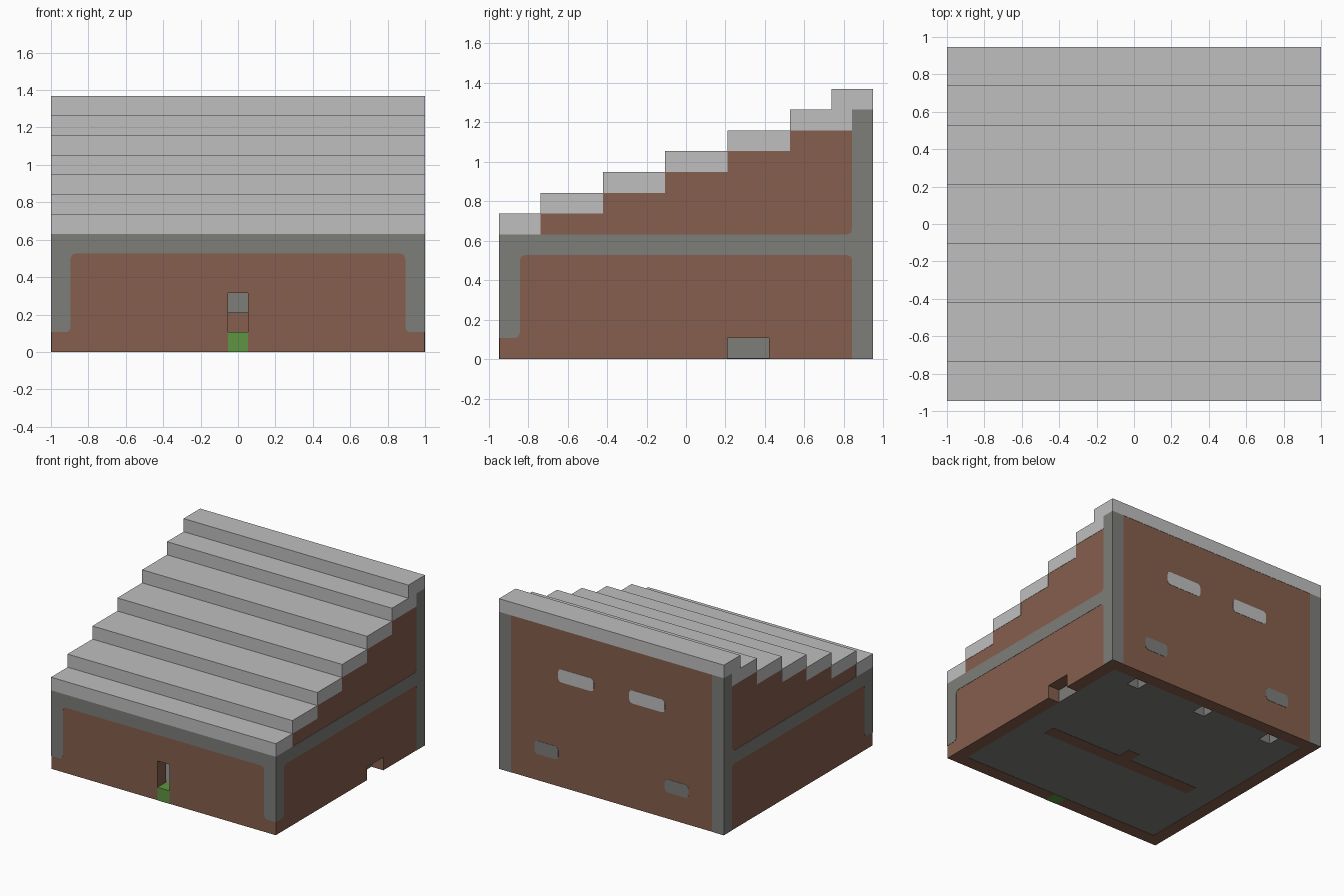
import bpy, bmesh
from mathutils import Vector

cube = bpy.data.objects.get("Cube")
if cube:
    bpy.data.objects.remove(cube, do_unlink=True)

U = 2 / 19          # one block
T = 0.02            # plate thickness, in blocks
W, D = 19, 18       # width and depth, in blocks


def material(name, rgb):
    m = bpy.data.materials.new(name)
    m.use_nodes = True
    m.diffuse_color = (*rgb, 1)
    m.node_tree.nodes["Principled BSDF"].inputs["Base Color"].default_value = (*rgb, 1)
    return m


roof_grey = material("light_grey_stone", (0.52, 0.52, 0.52))
frame_grey = material("dark_grey_stone", (0.205, 0.205, 0.195))
brown = material("brown_wall", (0.235, 0.114, 0.074))
green = material("green_sill", (0.114, 0.296, 0.055))


def rounded(points, r=0.25):
    """Soften the corners that carry a third entry."""
    out = []
    for i, p in enumerate(points):
        c = Vector(p[:2])
        if len(p) == 2:
            out.append(c)
            continue
        a = (Vector(points[i - 1][:2]) - c).normalized() * r
        b = (Vector(points[(i + 1) % len(points)][:2]) - c).normalized() * r
        out += [c + a, c + (a + b) * 0.29, c + b]
    return out


def prism(name, mat, axis, points, d0, d1):
    """Extrude an outline, given in blocks, along an axis."""
    place = {"x": lambda p, d: (d, p.x, p.y),
             "y": lambda p, d: (p.x, d, p.y),
             "z": lambda p, d: (p.x, p.y, d)}[axis]
    bm = bmesh.new()
    verts = []
    for p in rounded(points):
        x, y, z = place(p, d0)
        verts.append(bm.verts.new(((x - W / 2) * U, (y - D / 2) * U, z * U)))
    face = bm.faces.new(verts)
    top = bmesh.ops.extrude_face_region(bm, geom=[face])["geom"]
    shift = Vector(place(Vector((0, 0)), d1 - d0)) * U
    bmesh.ops.translate(bm, vec=shift, verts=[v for v in top if isinstance(v, bmesh.types.BMVert)])
    bmesh.ops.recalc_face_normals(bm, faces=bm.faces)
    mesh = bpy.data.meshes.new(name)
    bm.to_mesh(mesh)
    bm.free()
    mesh.materials.append(mat)
    obj = bpy.data.objects.new(name, mesh)
    bpy.context.collection.objects.link(obj)
    return obj


def rect(x0, x1, y0, y1, soft=False):
    pts = [(x0, y0), (x1, y0), (x1, y1), (x0, y1)]
    return [(*p, True) for p in pts] if soft else pts


def box(name, mat, x0, x1, y0, y1, z0, z1):
    return prism(name, mat, "z", rect(x0, x1, y0, y1), z0, z1)


# Stepped roof: start, end and underside of each slab
steps = [(0, 2, 6)] + [(2 + 3 * i, 5 + 3 * i, 7 + i) for i in range(5)] + [(16, 18, 12)]
for i, (y0, y1, z) in enumerate(steps):
    box(f"roof_step_{i + 1}", roof_grey, 0, W, y0, y1, z, z + 1)

# Side walls follow the steps; the +x one has a drain opening at the ground
skyline = [(D - T, 0), (D - T, 12), (17, 12)]
for y0, y1, z in reversed(steps[:-1]):
    skyline += [(y1, z), (max(y0, T), z)]
skyline.append((T, 0))
drain = [(11, 0), (11, 1), (13, 1), (13, 0)]
prism("side_wall_right", brown, "x", skyline, T, 1)
prism("side_wall_left", brown, "x", skyline + drain, W - 1, W - T)

# Front wall with doorway, back wall, sill
prism("front_wall", brown, "y",
      [(1, 0), (9, 0), (9, 3), (10, 3), (10, 0), (18, 0), (18, 6), (1, 6)], T, 1)
box("door_sill", green, 9, 10, 0, 1, 0, 1)
box("back_wall", brown, 1, 18, 17, D - T, 0, 12)

# Stone frames laid on the walls
side_frame = [(0, 1), (1, 1, True), (1, 5, True), (17, 5, True), (17, 0), (18, 0),
              (18, 12), (17, 12), (17, 11, True), (17, 6, True), (0, 6)]
prism("side_frame_right", frame_grey, "x", side_frame, 0, T)
prism("side_frame_left", frame_grey, "x", side_frame, W - T, W)
prism("front_frame", frame_grey, "y",
      [(0, 1), (1, 1, True), (1, 5, True), (18, 5, True), (18, 1, True), (19, 1),
       (19, 6), (0, 6)], 0, T)

# Back pillars and windows, mirrored in pairs
for side in ("right", "left"):
    def flip(a, b):
        return (a, b) if side == "right" else (W - b, W - a)
    prism(f"back_pillar_{side}", frame_grey, "y", rect(*flip(0, 1), 0, 12), D - T, D)
    prism(f"upper_window_{side}", roof_grey, "y", rect(*flip(5, 8), 8, 9, True), D - T, D)
    prism(f"lower_window_{side}", frame_grey, "y", rect(*flip(3, 5), 2, 3, True), D - T, D)

# Floor, with three square holes along the back
box("floor", frame_grey, 1, 18, 1, 16, T, 1)
for i, (x0, x1) in enumerate([(1, 3), (4, 9), (10, 15), (16, 18)]):
    box(f"floor_back_{i + 1}", frame_grey, x0, x1, 16, 17, T, 1)

# Low inner wall with a small block behind it
box("inner_wall", brown, 3, 16, 7, 8, 0, 2)
box("inner_block_base", brown, 9, 10, 8, 9, 0, 2)
box("inner_block", frame_grey, 9, 10, 8, 9, 2, 3)
